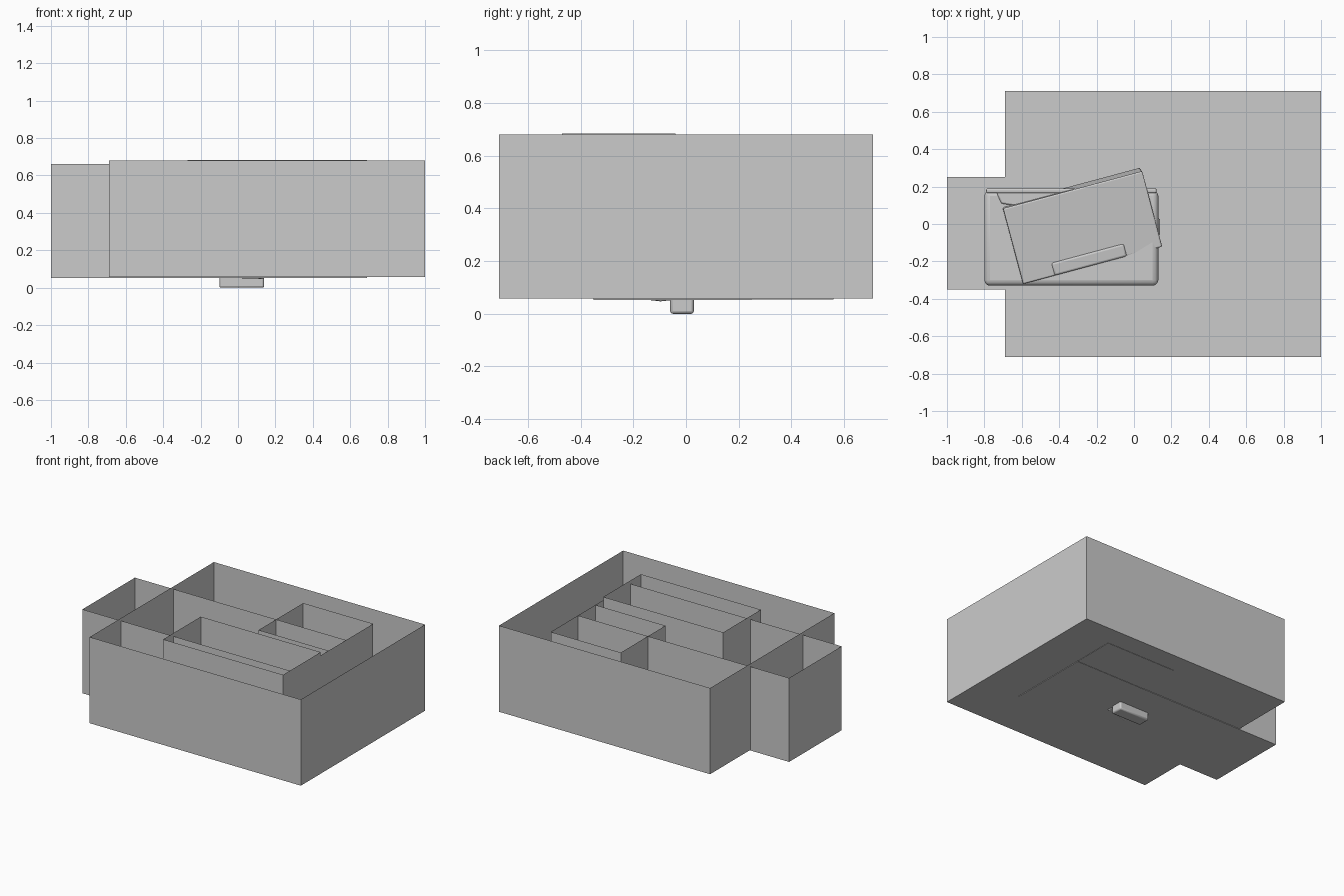
import bpy, bmesh
from mathutils import Matrix, Euler, Vector

if "Cube" in bpy.data.objects:
    bpy.data.objects.remove(bpy.data.objects["Cube"])


def make_object(name, bm):
    bmesh.ops.recalc_face_normals(bm, faces=bm.faces)
    mesh = bpy.data.meshes.new(name)
    bm.to_mesh(mesh)
    bm.free()
    obj = bpy.data.objects.new(name, mesh)
    bpy.context.collection.objects.link(obj)
    return obj


def block(name, lo, hi, open_top=False, bevel=0.0, segments=3):
    """Axis-aligned box between two corners, optionally lidless."""
    bm = bmesh.new()
    lo, hi = Vector(lo), Vector(hi)
    size = hi - lo
    bmesh.ops.create_cube(bm, size=1, matrix=Matrix.Translation((lo + hi) / 2)
                          @ Matrix.Diagonal((*size, 1)))
    if open_top:
        top = [f for f in bm.faces if f.normal.z > 0.9]
        bmesh.ops.delete(bm, geom=top, context='FACES_ONLY')
    obj = make_object(name, bm)
    if bevel:
        soften(obj, bevel, segments)
    return obj


def soften(obj, width, segments=3):
    mod = obj.modifiers.new("rounded_edges", 'BEVEL')
    mod.width, mod.segments = width, segments
    bpy.ops.object.select_all(action='DESELECT')
    obj.select_set(True)
    bpy.context.view_layer.objects.active = obj
    bpy.ops.object.shade_smooth_by_angle()


def slab(name, outline, z0, z1, bevel):
    """Flat outline in plan, extruded upwards."""
    bm = bmesh.new()
    face = bm.faces.new([bm.verts.new((x, y, z0)) for x, y in outline])
    ext = bmesh.ops.extrude_face_region(bm, geom=[face])
    verts = [v for v in ext["geom"] if isinstance(v, bmesh.types.BMVert)]
    bmesh.ops.translate(bm, verts=verts, vec=(0, 0, z1 - z0))
    obj = make_object(name, bm)
    soften(obj, bevel, 2)
    return obj


# Thin-walled, lidless trays that overlap one another
block("main_tray", (-0.69, -0.71, 0.057), (1.0, 0.71, 0.68), open_top=True)
block("long_tray", (-1.0, -0.35, 0.053), (0.69, 0.25, 0.66), open_top=True)
block("front_tray", (-0.27, -0.47, 0.059), (0.69, -0.04, 0.684), open_top=True)
block("back_tray", (0.13, 0.05, 0.055), (0.69, 0.56, 0.66), open_top=True)

# Rounded bag lying in the long tray, with a wavy flap and clasp
block("bag_body", (-0.80, -0.33, 0.065), (0.13, 0.18, 0.27), bevel=0.03)
half = [(0.41, 0.18), (0.38, 0.11), (0.26, 0.09), (0.18, 0.04), (0.0, 0.02)]
outline = [(-0.33 - x, y) for x, y in half] + \
          [(-0.33 + x, y) for x, y in reversed(half[:-1])]
slab("bag_flap", outline, 0.25, 0.285, 0.008)
block("bag_rim", (-0.79, 0.165, 0.10), (0.12, 0.19, 0.29), bevel=0.008)
block("bag_clasp", (-0.37, 0.08, 0.27), (-0.29, 0.16, 0.30), bevel=0.012)

# Skewed case pushed through the bag, its low edge breaking the floor
case = block("skewed_case", (-0.385, -0.21, -0.11), (0.385, 0.21, 0.11), bevel=0.008)
case.location = (-0.28, -0.01, 0.188)
case.rotation_euler = Euler((0.10, 0.03, 0.262))

# Raised strap on the case
strap = block("case_strap", (-0.2, -0.035, -0.012), (0.2, 0.035, 0.012), bevel=0.011)
strap.location = (-0.24, -0.19, 0.277)
strap.rotation_euler = (0.10, 0.03, 0.262)

# Foot sticking out beneath the trays
block("foot", (-0.10, -0.06, 0.0), (0.14, 0.03, 0.20), bevel=0.01, segments=2)
